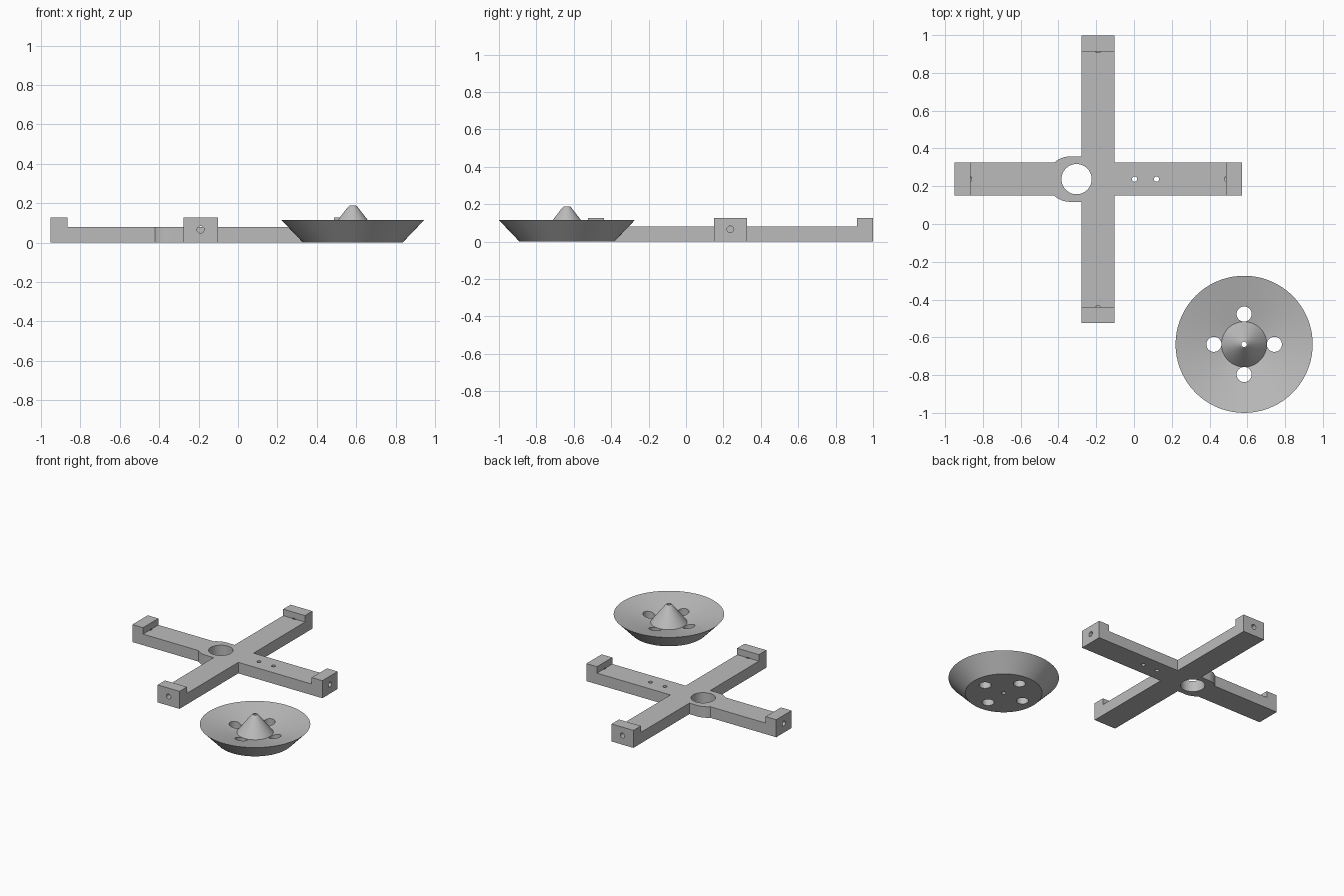
import bpy, bmesh, math

if "Cube" in bpy.data.objects:
    bpy.data.objects.remove(bpy.data.objects["Cube"])

CX, CY = -0.19, 0.2375          # centre of the cross
DX, DY = 0.583, -0.637          # centre of the dish
REACH, HALF = 0.7615, 0.0875    # arm length and half width
ARM_H, TAB_H, TAB_T = 0.08, 0.127, 0.085

grey = bpy.data.materials.new("grey plastic")
grey.diffuse_color = (0.5, 0.5, 0.5, 1)
grey.use_nodes = True
grey.node_tree.nodes["Principled BSDF"].inputs["Base Color"].default_value = grey.diffuse_color


def finish(name, bm):
    bmesh.ops.recalc_face_normals(bm, faces=bm.faces)
    mesh = bpy.data.meshes.new(name)
    bm.to_mesh(mesh)
    bm.free()
    mesh.materials.append(grey)
    ob = bpy.data.objects.new(name, mesh)
    bpy.context.collection.objects.link(ob)
    return ob


def cutter(name, ops):
    """Mesh of boxes and rods: (kind, location, size, axis)."""
    bm = bmesh.new()
    for kind, loc, size, axis in ops:
        if kind == "box":
            new = bmesh.ops.create_cube(bm, size=1)["verts"]
            bmesh.ops.scale(bm, vec=size, verts=new)
        else:
            new = bmesh.ops.create_cone(bm, cap_ends=True, segments=size[2], radius1=size[0],
                                        radius2=size[0], depth=size[1])["verts"]
            for v in new:
                x, y, z = v.co
                v.co = {"x": (z, x, y), "y": (y, z, x), "z": (x, y, z)}[axis]
        bmesh.ops.translate(bm, vec=loc, verts=new)
    ob = finish(name, bm)
    ob.hide_render = True
    return ob


def cut(ob, tool):
    mod = ob.modifiers.new("cut", "BOOLEAN")
    mod.operation, mod.solver, mod.object = "DIFFERENCE", "EXACT", tool
    bpy.context.view_layer.objects.active = ob
    for o in bpy.context.selected_objects:
        o.select_set(False)
    ob.select_set(True)
    bpy.ops.object.modifier_apply(modifier=mod.name)
    bpy.data.objects.remove(tool)


# Cross frame: plus-shaped outline with a rounded bulge on the left arm
R, BX = 0.12, -0.15
end = math.pi - math.asin(HALF / R)
arc = [(BX + R * math.cos(a), R * math.sin(a))
       for a in (math.pi / 2 + (end - math.pi / 2) * i / 10 for i in range(11))]
upper = [(REACH, HALF), (HALF, HALF), (HALF, REACH), (-HALF, REACH), (-HALF, R)]
upper += arc + [(-REACH, HALF)]
outline = upper + [(x, -y) for x, y in reversed(upper)]
bm = bmesh.new()
face = bm.faces.new([bm.verts.new((CX + x, CY + y, 0)) for x, y in outline])
top = bmesh.ops.extrude_face_region(bm, geom=[face])["geom"]
bmesh.ops.translate(bm, vec=(0, 0, TAB_H), verts=[g for g in top if isinstance(g, bmesh.types.BMVert)])
frame = finish("cross_frame", bm)

# Lower the middle so that only the end tabs stand tall
inner = 2 * (REACH - TAB_T)
cut(frame, cutter("middle_cutter", [("box", (CX, CY, ARM_H + 0.1), (inner, inner, 0.2), "z")]))

# Large hole, two screw holes and the bores through the tabs
cut(frame, cutter("frame_holes", [
    ("rod", (-0.304, CY, 0.05), (0.08, 0.4, 48), "z"),
    ("rod", (0.003, CY, 0.05), (0.014, 0.4, 20), "z"),
    ("rod", (0.119, CY, 0.05), (0.014, 0.4, 20), "z")]))
for s in (-1, 1):
    cut(frame, cutter("tab_bores", [
        ("rod", (CX + s * REACH, CY, 0.066), (0.018, 0.18, 20), "x"),
        ("rod", (CX, CY + s * REACH, 0.066), (0.018, 0.18, 20), "y")]))

# Dish: revolved solid with a sloping bowl and a central cone
profile = [(0, 0), (0.253, 0), (0.363, 0.115), (0.12, 0.058),
           (0.027, 0.178), (0.018, 0.187), (0.008, 0.19), (0, 0.19)]
bm = bmesh.new()
pts = [bm.verts.new((r, 0, z)) for r, z in profile]
edges = [bm.edges.new(p) for p in zip(pts, pts[1:])]
bmesh.ops.spin(bm, geom=pts + edges, cent=(0, 0, 0), axis=(0, 0, 1),
               angle=2 * math.pi, steps=72, use_duplicate=False)
bmesh.ops.remove_doubles(bm, verts=bm.verts, dist=0.0002)
bmesh.ops.translate(bm, vec=(DX, DY, 0), verts=bm.verts)
dish = finish("dish", bm)

# Four drain holes around the cone and a pin hole through the middle
holes = [("rod", (DX + 0.16 * x, DY + 0.16 * y, 0.05), (0.04, 0.4, 32), "z")
         for x, y in ((1, 0), (-1, 0), (0, 1), (0, -1))]
holes.append(("rod", (DX, DY, 0.1), (0.014, 0.4, 20), "z"))
cut(dish, cutter("dish_holes", holes))

for ob in (frame, dish):
    for o in bpy.context.selected_objects:
        o.select_set(False)
    ob.select_set(True)
    bpy.context.view_layer.objects.active = ob
    bpy.ops.object.shade_smooth_by_angle(angle=math.radians(25))
